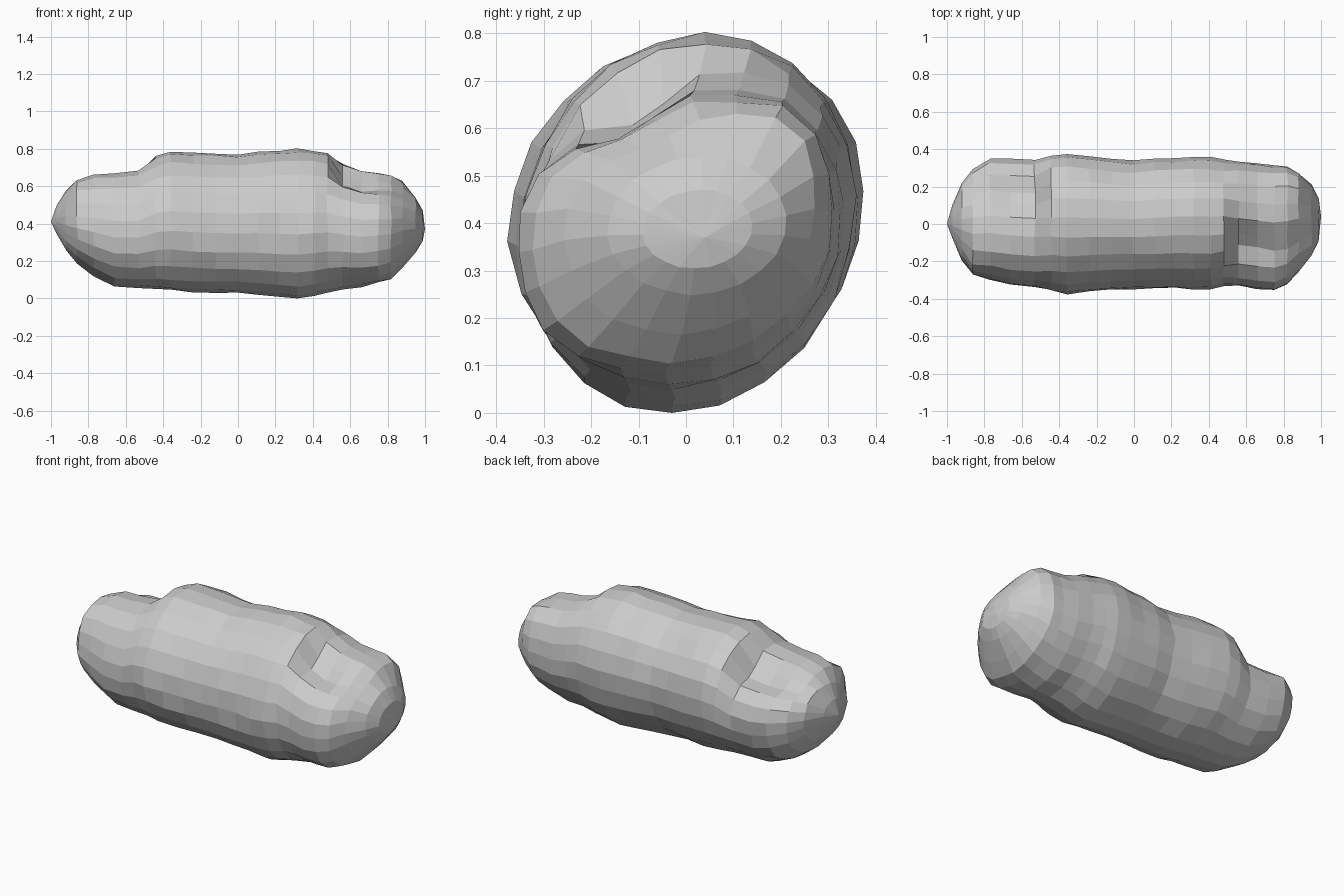
import bpy, bmesh, math, random

old = bpy.data.objects.get("Cube")
if old:
    bpy.data.objects.remove(old, do_unlink=True)

random.seed(4)
SIDES = 22
LEAN = 0.034  # the cross-section leans back towards its top

# Sections along the body: x, top, bottom, back, front
SECTIONS = [
    (-.97, .495, .345, .10, -.08), (-.92, .575, .255, .215, -.19),
    (-.86, .625, .19, .29, -.265), (-.77, .665, .12, .345, -.30),
    (-.66, .675, .065, .345, -.325), (-.53, .685, .055, .34, -.335),
    (-.44, .76, .05, .365, -.355), (-.36, .785, .045, .375, -.37),
    (-.24, .78, .035, .36, -.36), (-.12, .775, .03, .345, -.35),
    (0, .77, .03, .335, -.345), (.11, .78, .025, .345, -.345),
    (.22, .79, .012, .35, -.34), (.32, .797, .002, .355, -.345),
    (.41, .79, .018, .355, -.345), (.48, .775, .037, .345, -.325),
    (.56, .725, .055, .33, -.33), (.66, .69, .06, .325, -.345),
    (.75, .675, .085, .315, -.35), (.82, .655, .11, .305, -.32),
    (.88, .625, .17, .27, -.25), (.95, .54, .25, .21, -.165),
    (.987, .47, .305, .14, -.09),
]

# Dents (positive) and bulges (negative), repeated half a turn round at the
# other end: x start, x end, angle, angular spread, depth
DENTS = [
    (.52, .70, 117, 20, .088),
    (.70, .79, 119, 22, .065),
    (.79, .90, 120, 23, .04),
    (.52, .78, 50, 20, -.03),
    (.78, .90, 48, 24, -.042),
    (.70, .90, 222, 26, -.015),
]


def dent_depth(x, degrees):
    if x < 0:
        x, degrees = -x, 180 - degrees
    depth = 0
    for start, end, centre, spread, amount in DENTS:
        if start <= x < end:
            off = (degrees - centre + 180) % 360 - 180
            depth += amount * math.exp(-(off / spread) ** 2)
    return depth


def ring(bm, section):
    x, top, bottom, back, front = section
    cy, cz = (back + front) / 2, (top + bottom) / 2
    ry, rz = (back - front) / 2, (top - bottom) / 2
    jitter = .005 * min(1, rz / .25)
    verts = []
    for i in range(SIDES):
        a = math.tau * (i + .5) / SIDES
        c, s = math.cos(a), math.sin(a)
        d = dent_depth(x, math.degrees(a)) + random.uniform(-jitter, jitter)
        y = cy + (ry * 1.005 - d) * c + LEAN * s * rz / .39
        z = cz + (rz * 1.005 - d) * s
        slide = random.uniform(-jitter, jitter)
        verts.append(bm.verts.new((x + slide, y, max(z, 0))))
    return verts


# Lumpy body, lofted through the sections and closed with a fan at each end
bm = bmesh.new()
rings = [ring(bm, s) for s in SECTIONS]
for a, b in zip(rings, rings[1:]):
    for i in range(SIDES):
        j = (i + 1) % SIDES
        bm.faces.new((a[i], a[j], b[j], b[i]))
for loop, tip in ((rings[0], (-1, 0, .41)), (rings[-1], (1, .04, .37))):
    point = bm.verts.new(tip)
    for i in range(SIDES):
        bm.faces.new((loop[i], loop[(i + 1) % SIDES], point))
bmesh.ops.recalc_face_normals(bm, faces=bm.faces)

mesh = bpy.data.meshes.new("lumpy_body")
bm.to_mesh(mesh)
bm.free()
body = bpy.data.objects.new("lumpy_body", mesh)
bpy.context.collection.objects.link(body)

# Plain grey surface
grey = bpy.data.materials.new("light_grey")
grey.use_nodes = True
colour = (.6, .6, .6, 1)
grey.diffuse_color = colour
grey.node_tree.nodes["Principled BSDF"].inputs["Base Color"].default_value = colour
mesh.materials.append(grey)
